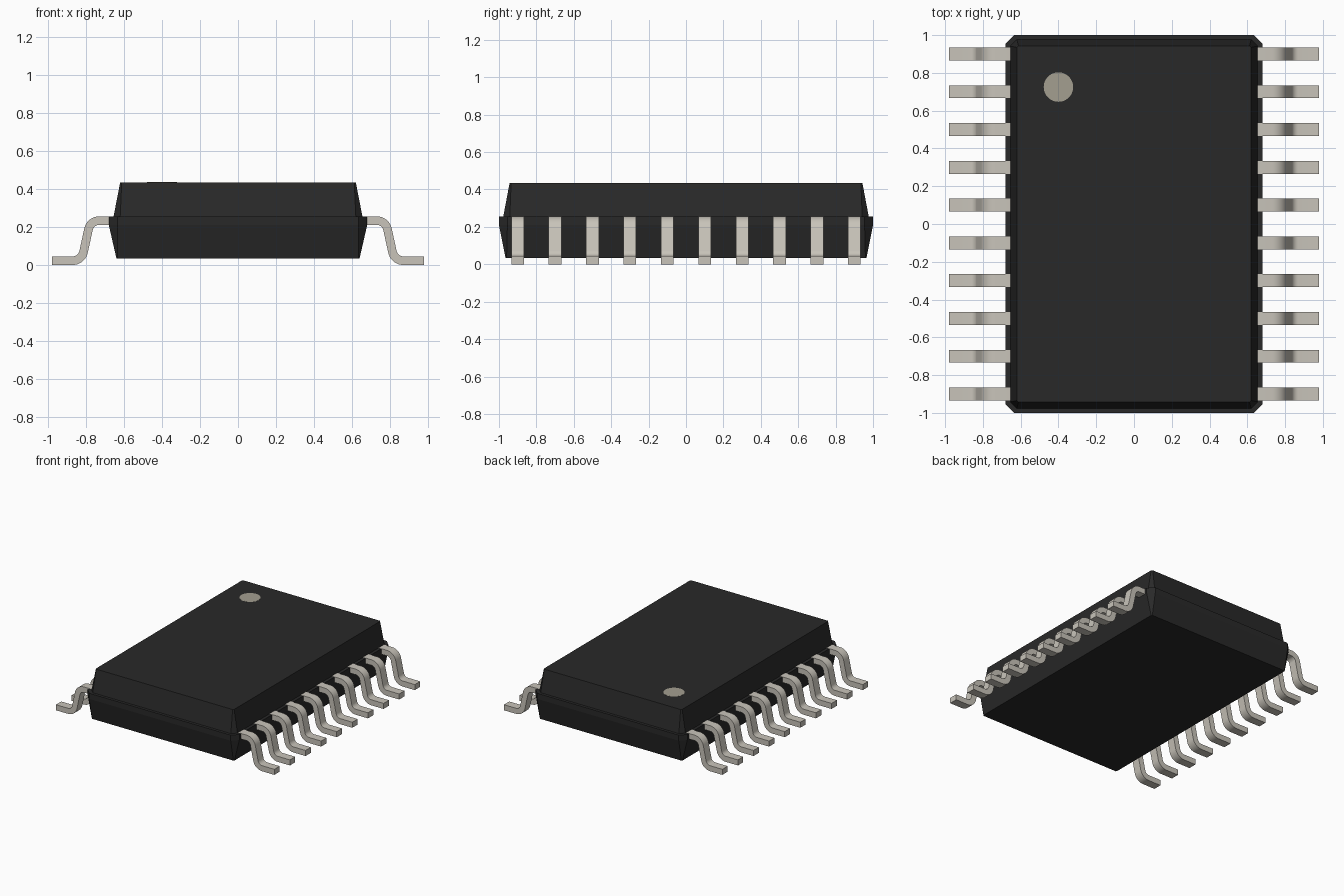
import bpy, bmesh, math
from mathutils import Vector

if "Cube" in bpy.data.objects:
    bpy.data.objects.remove(bpy.data.objects["Cube"], do_unlink=True)


def material(name, rgb):
    m = bpy.data.materials.new(name)
    m.use_nodes = True
    m.diffuse_color = (*rgb, 1)
    m.node_tree.nodes["Principled BSDF"].inputs["Base Color"].default_value = (*rgb, 1)
    return m


def add_object(name, bm, mat):
    bmesh.ops.recalc_face_normals(bm, faces=bm.faces)
    me = bpy.data.meshes.new(name)
    bm.to_mesh(me)
    bm.free()
    me.materials.append(mat)
    ob = bpy.data.objects.new(name, me)
    bpy.context.collection.objects.link(ob)
    return ob


black = material("black plastic", (0.022, 0.022, 0.022))
metal = material("tinned metal", (0.58, 0.55, 0.49))
beige = material("marker beige", (0.37, 0.345, 0.28))


# Body: chamfered rectangles stacked into a tapered package with a waist band
def ring(bm, hx, hy, z, c):
    pts = [(hx, hy - c), (hx - c, hy), (c - hx, hy), (-hx, hy - c),
           (-hx, c - hy), (c - hx, -hy), (hx - c, -hy), (hx, c - hy)]
    return [bm.verts.new((x, y, z)) for x, y in pts]


bm = bmesh.new()
sections = [(0.64, 0.965, 0.035, 0.006), (0.68, 1.0, 0.21, 0.045), (0.68, 1.0, 0.255, 0.045),
            (0.655, 0.977, 0.255, 0.035), (0.62, 0.943, 0.435, 0.008)]
rings = [ring(bm, *s) for s in sections]
for a, b in zip(rings, rings[1:]):
    for i in range(8):
        j = (i + 1) % 8
        bm.faces.new((a[i], a[j], b[j], b[i]))
bm.faces.new(rings[0])
bm.faces.new(rings[-1])
add_object("package_body", bm, black)

# Pin one marker: thin disc on the top face
bm = bmesh.new()
bmesh.ops.create_cone(bm, cap_ends=True, segments=48, radius1=0.078, radius2=0.078, depth=0.004)
bmesh.ops.translate(bm, verts=bm.verts, vec=(-0.4, 0.725, 0.434))
add_object("pin_one_marker", bm, beige)


# Leads: gull-wing strip, centre line with rounded bends
def rounded_path(points, radius, steps):
    pts = [Vector(p) for p in points]
    out = [pts[0]]
    for a, p, b in zip(pts, pts[1:], pts[2:]):
        u, v = (a - p).normalized(), (b - p).normalized()
        half = math.acos(u.dot(v)) / 2
        centre = p + (u + v).normalized() * radius / math.sin(half)
        reach = radius / math.tan(half)
        r0, r1 = p + u * reach - centre, p + v * reach - centre
        for i in range(steps + 1):
            out.append(centre + r0.lerp(r1, i / steps).normalized() * radius)
    return out + [pts[-1]]


THICK, WIDTH = 0.045, 0.068
path = rounded_path([(0.60, 0.2335), (0.777, 0.2335), (0.823, 0.0225), (0.98, 0.0225)], 0.058, 8)


def lead(name, side, y):
    bm = bmesh.new()
    loops = []
    for i, p in enumerate(path):
        d = (path[min(i + 1, len(path) - 1)] - path[max(i - 1, 0)]).normalized()
        if i < 2 or i > len(path) - 3:
            d = Vector((1, 0))
        n = Vector((-d.y, d.x)) * THICK / 2
        loops.append([bm.verts.new((side * (p.x + s * n.x), y + w * WIDTH / 2, p.y + s * n.y))
                      for s, w in ((1, -1), (1, 1), (-1, 1), (-1, -1))])
    for a, b in zip(loops, loops[1:]):
        for i in range(4):
            j = (i + 1) % 4
            bm.faces.new((a[i], a[j], b[j], b[i]))
    bm.faces.new(loops[0])
    bm.faces.new(loops[-1])
    return add_object(name, bm, metal)


bpy.ops.object.select_all(action="DESELECT")
for label, side in (("left", 1), ("right", -1)):
    for k in range(10):
        ob = lead(f"{label}_lead_{k + 1}", side, -0.9 + 0.2 * k)
        ob.select_set(True)
        bpy.context.view_layer.objects.active = ob
bpy.ops.object.shade_smooth_by_angle(angle=math.radians(35))
